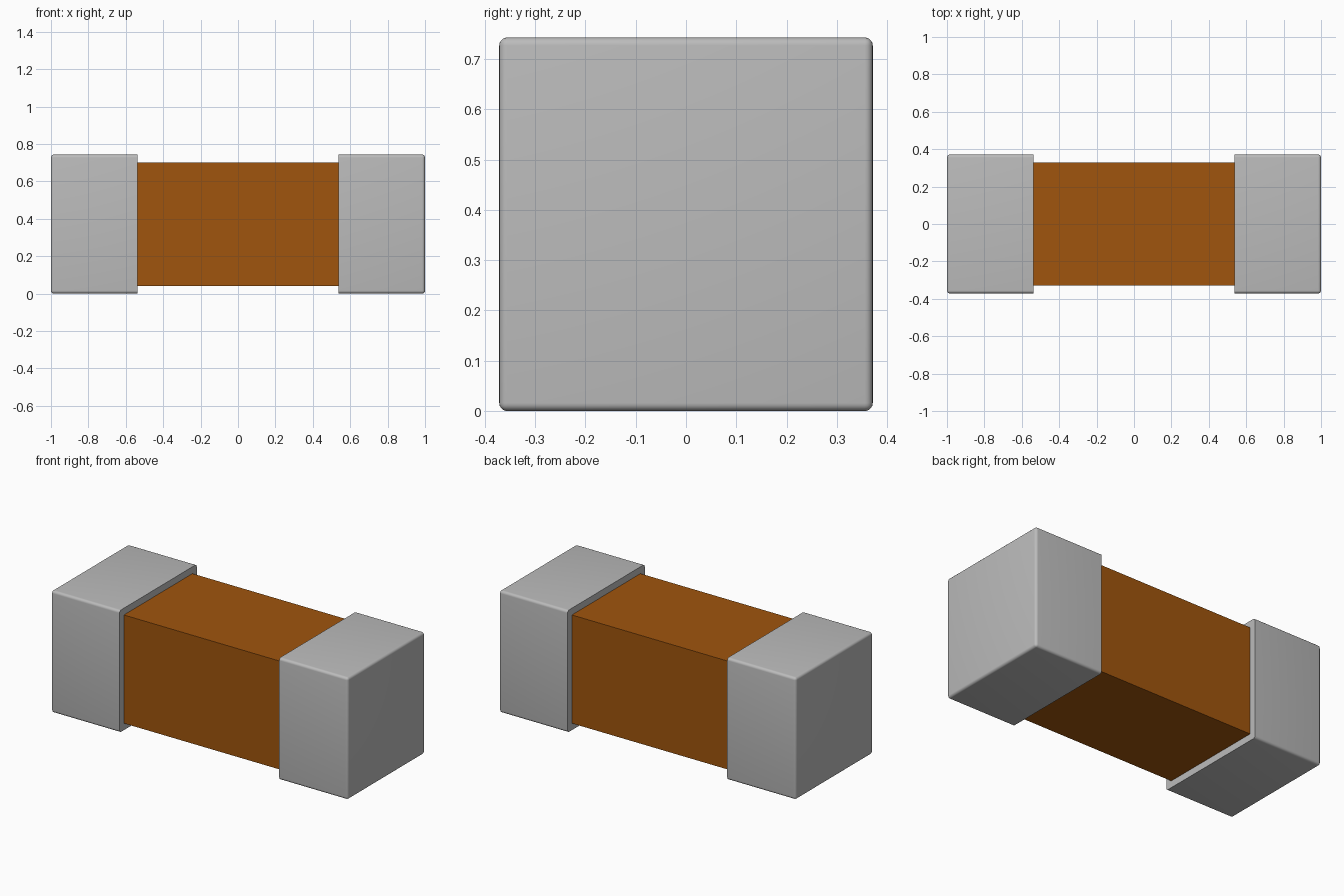
import bpy
import bmesh
from mathutils import Matrix

cube = bpy.data.objects.get("Cube")
if cube:
    bpy.data.objects.remove(cube, do_unlink=True)

HEIGHT = 0.743       # outer size of the end caps
BODY = 0.66          # body cross-section
INNER = 0.538        # where each cap begins
RADIUS = 0.016       # rounding of the cap edges


def material(name, rgb):
    mat = bpy.data.materials.new(name)
    mat.use_nodes = True
    color = (*rgb, 1.0)
    mat.diffuse_color = color
    mat.node_tree.nodes["Principled BSDF"].inputs["Base Color"].default_value = color
    return mat


def box(name, size, center, mat, rounded_side=0):
    """Box; with rounded_side, every edge is rounded except those of the inner face."""
    bm = bmesh.new()
    bmesh.ops.create_cube(bm, size=1.0, matrix=Matrix.Diagonal((*size, 1.0)))
    if rounded_side:
        edges = [e for e in bm.edges
                 if any(v.co.x * rounded_side > 0 for v in e.verts)]
        bmesh.ops.bevel(bm, geom=edges, offset=RADIUS, offset_type='OFFSET',
                        segments=5, profile=0.5, affect='EDGES')
    mesh = bpy.data.meshes.new(name)
    bm.to_mesh(mesh)
    bm.free()
    mesh.materials.append(mat)
    obj = bpy.data.objects.new(name, mesh)
    obj.location = center
    bpy.context.collection.objects.link(obj)
    if rounded_side:
        bpy.ops.object.select_all(action='DESELECT')
        obj.select_set(True)
        bpy.context.view_layer.objects.active = obj
        bpy.ops.object.shade_smooth_by_angle(angle=0.6)
    return obj


metal = material("grey metal", (0.50, 0.50, 0.50))
ceramic = material("brown ceramic", (0.35, 0.09, 0.004))

# Ceramic body, running a little way into both caps
box("ceramic_body", (2 * INNER + 0.2, BODY, BODY), (0, 0, HEIGHT / 2), ceramic)

# Metal end caps
for side, label in ((1, "left"), (-1, "right")):
    box(label + "_end_cap", (1 - INNER, HEIGHT, HEIGHT),
        (side * (1 + INNER) / 2, 0, HEIGHT / 2), metal, side)
